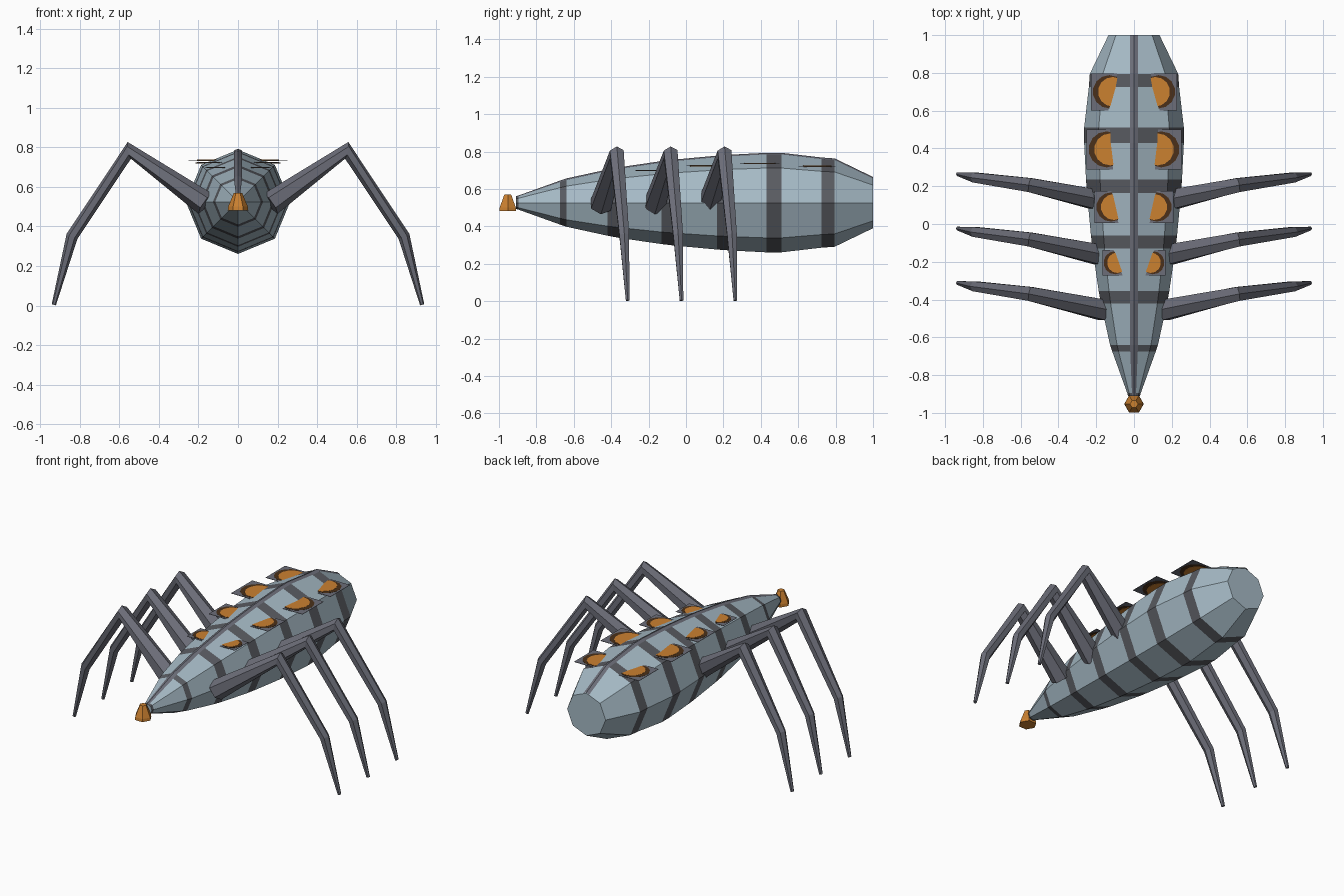
import bpy, bmesh, math
from mathutils import Vector

if "Cube" in bpy.data.objects:
    bpy.data.objects.remove(bpy.data.objects["Cube"])


def material(name, rgb):
    m = bpy.data.materials.new(name)
    m.diffuse_color = (*rgb, 1)
    m.use_nodes = True
    m.node_tree.nodes["Principled BSDF"].inputs["Base Color"].default_value = m.diffuse_color
    return m


SHELL = material("pale blue shell", (0.38, 0.49, 0.56))
BAND = material("dark grey band", (0.10, 0.105, 0.12))
LIMB = material("slate limb", (0.15, 0.155, 0.19))
ORANGE = material("orange", (0.60, 0.22, 0.03))
BROWN = material("dark brown", (0.07, 0.03, 0.01))
CZ = 0.525  # height of the body axis


def finish(name, bm, mats, recalc=True):
    if recalc:
        bmesh.ops.recalc_face_normals(bm, faces=bm.faces[:])
    me = bpy.data.meshes.new(name)
    bm.to_mesh(me)
    bm.free()
    for m in mats:
        me.materials.append(m)
    ob = bpy.data.objects.new(name, me)
    bpy.context.collection.objects.link(ob)
    return ob


def bridge(bm, rings):
    """Skin a list of closed vertex rings and cap both ends."""
    for k, (a, b) in enumerate(zip(rings, rings[1:])):
        for i in range(len(a)):
            j = (i + 1) % len(a)
            bm.faces.new((a[i], a[j], b[j], b[i])).material_index = k % 2
    for r in (rings[0], rings[-1]):
        bm.faces.new(r)


# Body: octagonal rings along y; every even segment is a dark band
PROFILE = [(-0.91, 0.032), (-0.895, 0.036), (-0.675, 0.115), (-0.64, 0.127),
           (-0.42, 0.175), (-0.355, 0.187), (-0.13, 0.220), (-0.06, 0.228),
           (0.165, 0.249), (0.235, 0.254), (0.43, 0.264), (0.51, 0.264),
           (0.725, 0.239), (0.795, 0.234), (1.0, 0.135)]
bm = bmesh.new()
rings = [[bm.verts.new((r * math.sin(i * math.pi / 4), y,
                        CZ + r * math.cos(i * math.pi / 4))) for i in range(8)]
         for y, r in PROFILE]
bridge(bm, rings)
for f in bm.faces:
    if len(f.verts) == 8:
        f.material_index = 1
finish("body", bm, [BAND, SHELL])

# Spine: narrow stripe folded over the top edge of the body
bm = bmesh.new()
rows = []
for y, r in PROFILE:
    w = min(0.02, r * 0.3)
    z = CZ + r + 0.004
    rows.append([bm.verts.new(p) for p in
                 ((-w, y, z - 0.414 * w), (0, y, z), (w, y, z - 0.414 * w))])
for a, b in zip(rows, rows[1:]):
    for i in (0, 1):
        bm.faces.new((a[i], a[i + 1], b[i + 1], b[i]))
finish("spine_stripe", bm, [LIMB], recalc=False)


# Legs: hexagonal tubes, centre line (x, y, z) with radius at each joint
def leg(name, side, dy):
    path = [((0.165, -0.455, 0.515), 0.062), ((0.55, -0.37, 0.785), 0.043),
            ((0.84, -0.33, 0.35), 0.030), ((0.932, -0.312, 0.004), 0.011)]
    pts = [Vector((side * p[0], p[1] + dy, p[2])) for p, _ in path]
    bm = bmesh.new()
    rings = []
    for k, p in enumerate(pts):
        before = (p - pts[k - 1]).normalized() if k else Vector()
        after = (pts[k + 1] - p).normalized() if k < 3 else Vector()
        d = (before + after).normalized()
        u = d.cross(Vector((0, 1, 0))).normalized()
        v = d.cross(u)
        r = path[k][1]
        rings.append([bm.verts.new(p + r * (u * math.cos(i * math.pi / 3)
                                            + v * math.sin(i * math.pi / 3)))
                      for i in range(6)])
    bridge(bm, rings)
    for f in bm.faces:
        f.material_index = 0
    finish(name, bm, [LIMB])


# Eye spots: level square plates with a brown ring and orange centre
def eye_plate(name, side, x, y, z, half):
    bm = bmesh.new()

    def slab(cx, radius, sides, thick, mat):
        turn = math.pi / sides
        rings = [[bm.verts.new((side * (cx + radius * math.cos(turn + i * 2 * math.pi / sides)),
                                y + radius * math.sin(turn + i * 2 * math.pi / sides), z + s))
                  for i in range(sides)] for s in (-thick, thick)]
        old = set(bm.faces)
        bridge(bm, rings)
        for f in set(bm.faces) - old:
            f.material_index = mat

    slab(x, half * math.sqrt(2), 4, 0.001, 0)
    slab(x, half * 0.90, 14, 0.002, 1)
    slab(x - half * 0.18, half * 0.80, 14, 0.003, 2)
    finish(name, bm, [LIMB, BROWN, ORANGE])


SPOTS = [(0.130, 0.70, 0.721, 0.098), (0.145, 0.395, 0.735, 0.106),
         (0.122, 0.09, 0.724, 0.086), (0.100, -0.205, 0.698, 0.068)]
for side, word in ((-1, "left"), (1, "right")):
    for n in range(3):
        leg(f"{word}_leg_{n + 1}", side, 0.288 * n)
    for n, spot in enumerate(SPOTS):
        eye_plate(f"{word}_eye_spot_{n + 1}", side, *spot)

# Snout: upright tapered hexagon at the tip
bm = bmesh.new()
rings = [[bm.verts.new((r * math.cos(i * math.pi / 3),
                        -0.953 + r * math.sin(i * math.pi / 3), z)) for i in range(6)]
         for z, r in ((0.482, 0.052), (0.50, 0.050), (0.57, 0.021))]
bridge(bm, rings)
for f in bm.faces:
    f.material_index = 0
finish("snout", bm, [ORANGE])
